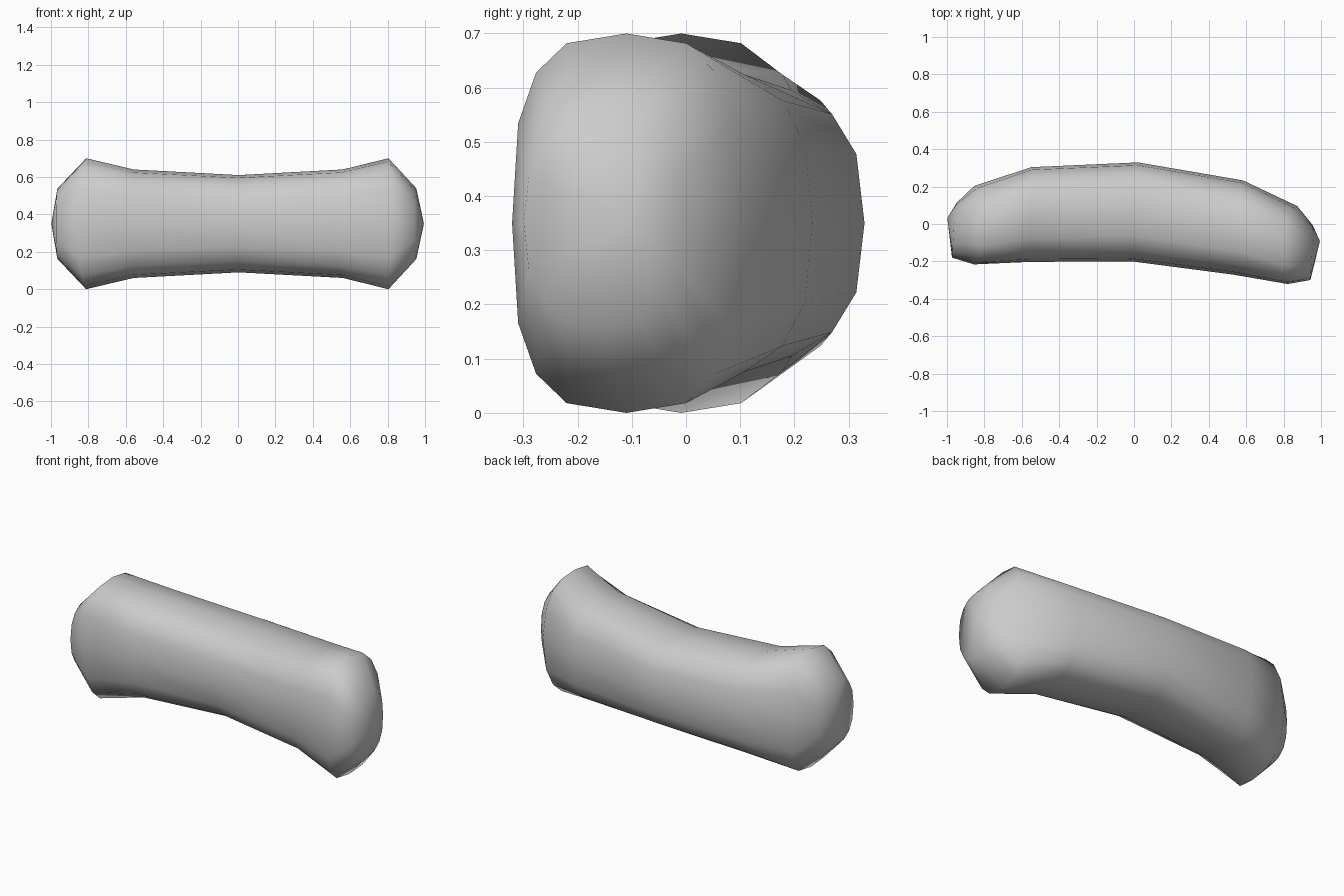
import bpy, bmesh
from math import sin, cos, pi, copysign, atan
from mathutils import Matrix

if "Cube" in bpy.data.objects:
    bpy.data.objects.remove(bpy.data.objects["Cube"])

SEG = 16

# x front, x top, x back, y front, y back, half height, squareness
HALF = [
    (0.0, 0.0, 0.0, -0.20, 0.33, 0.26, 2.7),
    (0.545, 0.56, 0.567, -0.237, 0.269, 0.29, 2.8),
    (0.84, 0.81, 0.865, -0.269, 0.15, 0.35, 3.0),
    (0.96, 0.96, 0.953, -0.24, 0.055, 0.19, 2.4),
]


def power(v, n):
    return copysign(abs(v) ** (2 / n), v)


def ring(bm, station, side):
    xf, xt, xb, yf, yb, h, n = station
    verts = []
    for i in range(SEG):
        a = 2 * pi * i / SEG
        c, s = power(cos(a), n), power(sin(a), n)
        t = (c + 1) / 2
        x = xf + (xb - xf) * t
        x += (xt - x) * s * s
        verts.append(bm.verts.new((side * x, yf + (yb - yf) * t, h * s + 0.35)))
    return verts


# curved bolster: rounded sections swept from end to end, flared at both ends
bm = bmesh.new()
rings = [ring(bm, s, -1) for s in reversed(HALF[1:])] + [ring(bm, s, 1) for s in HALF]
for a, b in zip(rings, rings[1:]):
    for i in range(SEG):
        j = (i + 1) % SEG
        bm.faces.new((a[i], a[j], b[j], b[i]))

# domed end caps
for r, side in ((rings[0], -1), (rings[-1], 1)):
    tip = bm.verts.new((side * 0.998, -0.03, 0.35))
    for i in range(SEG):
        bm.faces.new((r[i], r[(i + 1) % SEG], tip))

bmesh.ops.recalc_face_normals(bm, faces=bm.faces)
bmesh.ops.transform(bm, matrix=Matrix.Rotation(-atan(0.0625), 4, 'Z'), verts=bm.verts)
for f in bm.faces:
    f.smooth = True
mesh = bpy.data.meshes.new("curved_bolster")
bm.to_mesh(mesh)
bm.free()
bpy.context.collection.objects.link(bpy.data.objects.new("curved_bolster", mesh))
